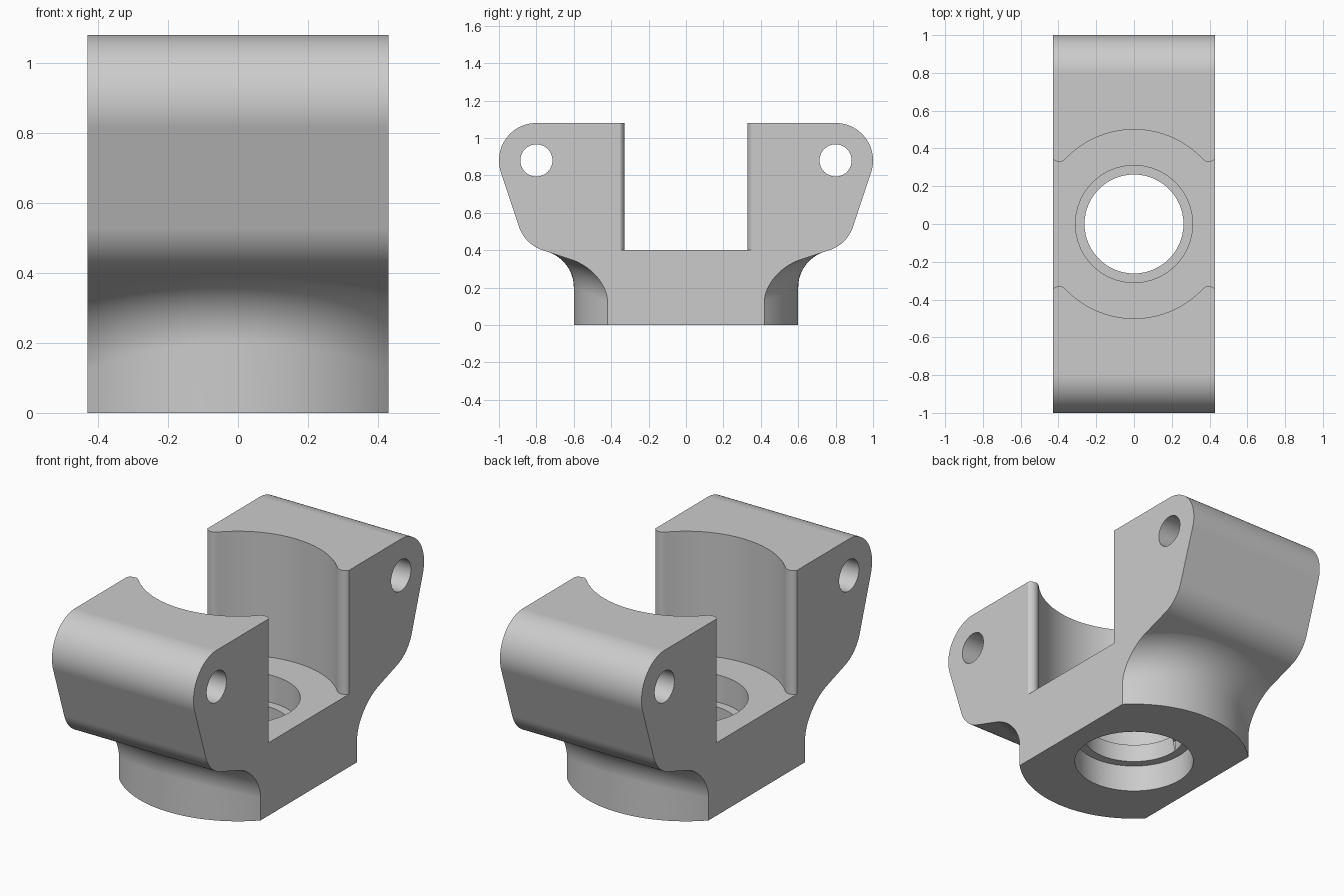
import bpy, bmesh
from math import sin, cos, atan2, radians, pi
from mathutils import Vector

if "Cube" in bpy.data.objects:
    bpy.data.objects.remove(bpy.data.objects["Cube"], do_unlink=True)

HALF = 0.43      # half width of the bracket
FILLET = 0.2     # blend between boss and sloped underside
BOSS_R = 0.6

steel = bpy.data.materials.new("plain grey")
steel.use_nodes = True
steel.diffuse_color = (0.6, 0.6, 0.6, 1)
steel.node_tree.nodes["Principled BSDF"].inputs["Base Color"].default_value = (0.6, 0.6, 0.6, 1)


def loft(name, loops):
    """Closed solid through a row of closed loops."""
    bm = bmesh.new()
    rows = [[bm.verts.new(p) for p in loop] for loop in loops]
    n = len(rows[0])
    for a, b in zip(rows, rows[1:]):
        for i in range(n):
            j = (i + 1) % n
            bm.faces.new((a[i], a[j], b[j], b[i]))
    bm.faces.new(rows[0][::-1])
    bm.faces.new(rows[-1])
    bmesh.ops.recalc_face_normals(bm, faces=bm.faces)
    mesh = bpy.data.meshes.new(name)
    bm.to_mesh(mesh)
    bm.free()
    mesh.materials.append(steel)
    obj = bpy.data.objects.new(name, mesh)
    bpy.context.collection.objects.link(obj)
    return obj


def arc(cx, cy, r, start, end, steps):
    angles = [start + (end - start) * i / steps for i in range(steps + 1)]
    return [(cx + r * cos(a), cy + r * sin(a)) for a in angles]


def mirrored(points):
    """Join a +y half profile with its mirror image."""
    return points + [(p[0], -p[1]) + tuple(p[2:]) for p in reversed(points)]


def along_x(name, yz, half):
    return loft(name, [[(x, y, z) for y, z in yz] for x in (-half, half)])


def along_z(name, xy, bottom, top):
    return loft(name, [[(x, y, z) for x, y in xy] for z in (bottom, top)])


def combine(target, tool, operation):
    mod = target.modifiers.new(operation, "BOOLEAN")
    mod.operation, mod.object, mod.solver = operation, tool, "EXACT"
    bpy.context.view_layer.objects.active = target
    bpy.ops.object.modifier_apply(modifier=mod.name)
    bpy.data.objects.remove(tool, do_unlink=True)


# Two ears joined by a bridge, as a side profile
slope = atan2(1, 3)
half_profile = [(0.3, 0.245)]
half_profile += arc(0.704, 0.59, 0.2, slope - pi / 2, -slope, 12)
half_profile += arc(0.8, 0.88, 0.2, -slope, pi / 2, 24)
flipped = [(-y, z) for y, z in reversed(half_profile)]
body = along_x("clevis_bracket", half_profile + flipped, 0.5)

# Round boss blended into the sloped underside by a rolling ball
up = Vector((0, -sin(slope), cos(slope)))
sections = []
for k in range(-40, 41):
    t = radians(k * 1.5)
    out = Vector((sin(t), cos(t), 0))
    centre = out * (BOSS_R + FILLET)
    centre.z = 0.145 + centre.y / 3 - FILLET / cos(slope)
    angle = (-out).angle(up)
    half = [out * BOSS_R]
    for i in range(17):
        f = i / 16
        d = (-out * sin((1 - f) * angle) + up * sin(f * angle)) / sin(angle)
        half.append(centre + d * FILLET)
    half.append(half[-1] + up * 0.02)
    half.append(Vector((out.x * BOSS_R, 0.05, 0.385)))
    sections.append(mirrored([tuple(p) for p in half]))
boss = loft("boss", sections)
combine(body, boss, "UNION")

# Trim both flat sides
slab = along_x("slab", [(-1.5, -0.5), (1.5, -0.5), (1.5, 1.5), (-1.5, 1.5)], HALF)
combine(body, slab, "INTERSECT")

# Round pocket between the ears, with small rounded lips
lip = Vector((0.395, 0.37))
toward = atan2(lip.y, lip.x)
right_lip = arc(lip.x, lip.y, 0.041, -0.5, toward - pi, 10)
left_lip = [(-x, y) for x, y in reversed(right_lip)]
wall = arc(0, 0, 0.5, toward, pi - toward, 40)[1:-1]
pocket = [(0.6, 0.35)] + right_lip + wall + left_lip + [(-0.6, 0.35)]
combine(body, along_z("pocket", mirrored(pocket), 0.4, 1.4), "DIFFERENCE")

# Centre bore with a recess above and below the inner lip
for radius, bottom, top in ((0.262, -0.1, 0.6), (0.31, 0.25, 0.6), (0.31, -0.1, 0.15)):
    circle = arc(0, 0, radius, 0, 2 * pi, 64)[:-1]
    combine(body, along_z("bore", circle, bottom, top), "DIFFERENCE")

# Pin holes through the ears
for side in (-1, 1):
    circle = arc(side * 0.8, 0.88, 0.086, 0, 2 * pi, 40)[:-1]
    combine(body, along_x("pin_hole", circle, 0.7), "DIFFERENCE")

# One material, smooth curves with crisp edges
body.data.materials.clear()
body.data.materials.append(steel)
for face in body.data.polygons:
    face.material_index = 0
bpy.ops.object.select_all(action="DESELECT")
body.select_set(True)
bpy.context.view_layer.objects.active = body
bpy.ops.object.shade_smooth_by_angle(angle=radians(25))
weighted = body.modifiers.new("weighted normals", "WEIGHTED_NORMAL")
weighted.keep_sharp = True
